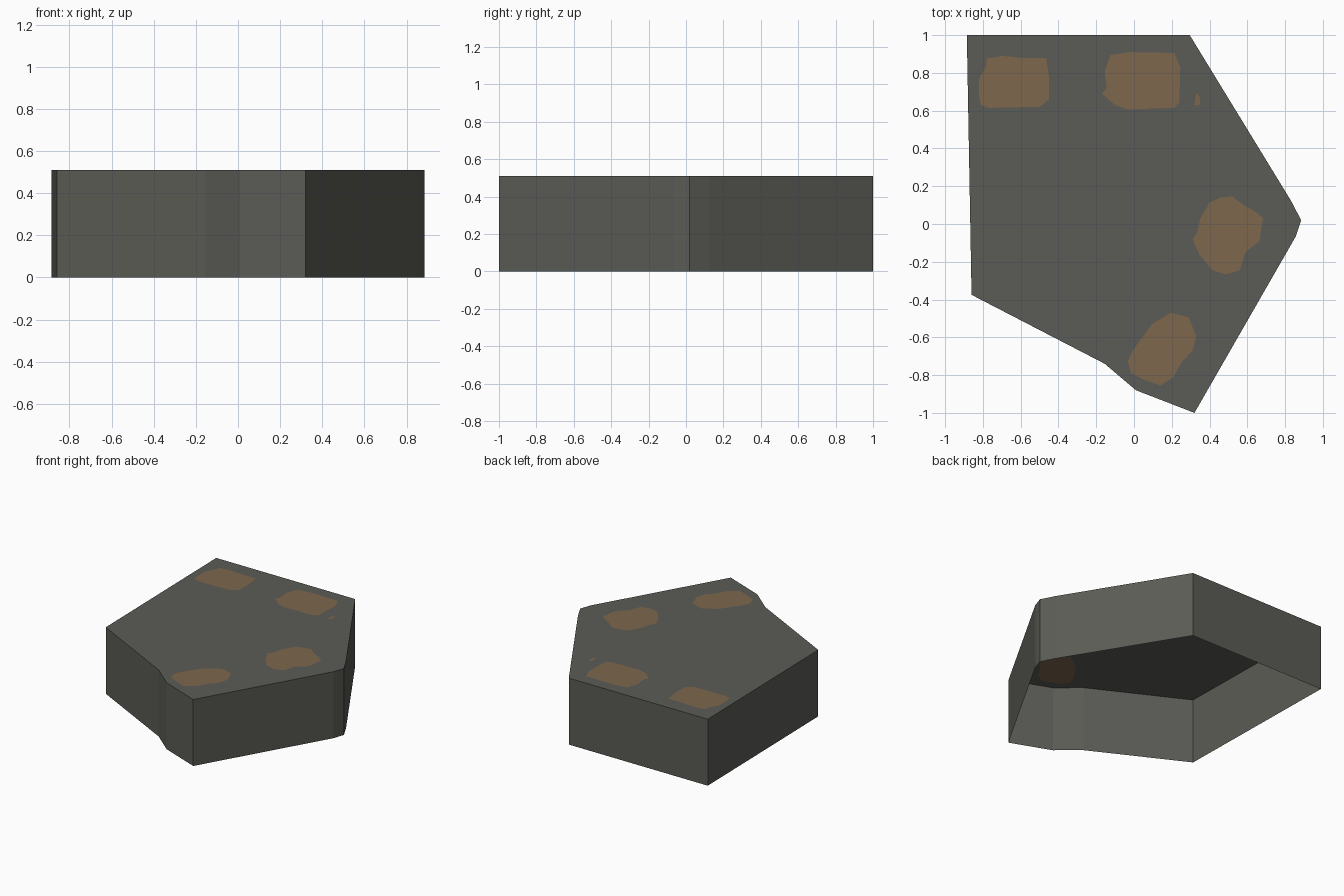
import bpy, bmesh

if "Cube" in bpy.data.objects:
    bpy.data.objects.remove(bpy.data.objects["Cube"])

HEIGHT = 0.51


def material(name, rgb):
    m = bpy.data.materials.new(name)
    m.diffuse_color = (*rgb, 1)
    m.use_nodes = True
    m.node_tree.nodes["Principled BSDF"].inputs["Base Color"].default_value = m.diffuse_color
    return m


stone = material("dark grey stone", (0.105, 0.105, 0.092))
rust = material("brown patch", (0.205, 0.135, 0.075))

# Plan outline of the slab
outline = [(-.885, 1), (.295, 1), (.83, .125), (.885, .02), (.857, -.065),
           (.32, -1), (.01, -.88), (-.155, -.74), (-.86, -.375)]

# Irregular stained patches on the top
patches = [
    [(-.82, .67), (-.81, .63), (-.77, .615), (-.50, .62), (-.45, .66), (-.45, .78),
     (-.465, .88), (-.59, .88), (-.70, .89), (-.78, .875), (-.785, .83), (-.82, .77)],
    [(-.17, .69), (-.145, .72), (-.155, .81), (-.125, .895), (-.02, .91), (.215, .905),
     (.245, .83), (.24, .645), (.215, .615), (.07, .61), (-.03, .605), (-.10, .63)],
    [(.33, .695), (.352, .665), (.347, .627), (.32, .627)],
    [(.31, -.08), (.335, -.045), (.35, .025), (.40, .115), (.46, .14), (.52, .147),
     (.58, .10), (.64, .067), (.685, .03), (.675, -.01), (.665, -.09), (.59, -.15),
     (.56, -.245), (.485, -.267), (.415, -.245), (.345, -.16)],
    [(-.033, -.725), (0, -.66), (.095, -.53), (.195, -.47), (.29, -.495), (.33, -.595),
     (.31, -.67), (.25, -.735), (.21, -.81), (.14, -.855), (.055, -.825), (-.015, -.79)],
]


def ring(bm, points, z):
    verts = [bm.verts.new((x, y, z)) for x, y in points]
    edges = [bm.edges.new((v, verts[(i + 1) % len(verts)])) for i, v in enumerate(verts)]
    return verts, edges


bm = bmesh.new()

# Top sheet with the patch shapes cut out of it
top, edges = ring(bm, outline, HEIGHT)
patch_rings = []
for p in patches:
    verts, loop = ring(bm, p, HEIGHT)
    patch_rings.append(verts)
    edges += loop
bmesh.ops.triangle_fill(bm, edges=edges, use_beauty=True, normal=(0, 0, 1))

# Brown faces filling the cut-outs
for verts in patch_rings:
    bm.faces.new(verts).material_index = 1

# Walls down to the open underside
bottom, _ = ring(bm, outline, 0)
for i in range(len(top)):
    j = (i + 1) % len(top)
    bm.faces.new((top[i], top[j], bottom[j], bottom[i]))

bmesh.ops.recalc_face_normals(bm, faces=bm.faces)
bm.normal_update()
if sum(f.normal.z for f in bm.faces) < 0:
    bmesh.ops.reverse_faces(bm, faces=bm.faces)

mesh = bpy.data.meshes.new("patched_slab")
bm.to_mesh(mesh)
bm.free()
mesh.materials.append(stone)
mesh.materials.append(rust)
bpy.context.collection.objects.link(bpy.data.objects.new("patched_slab", mesh))
